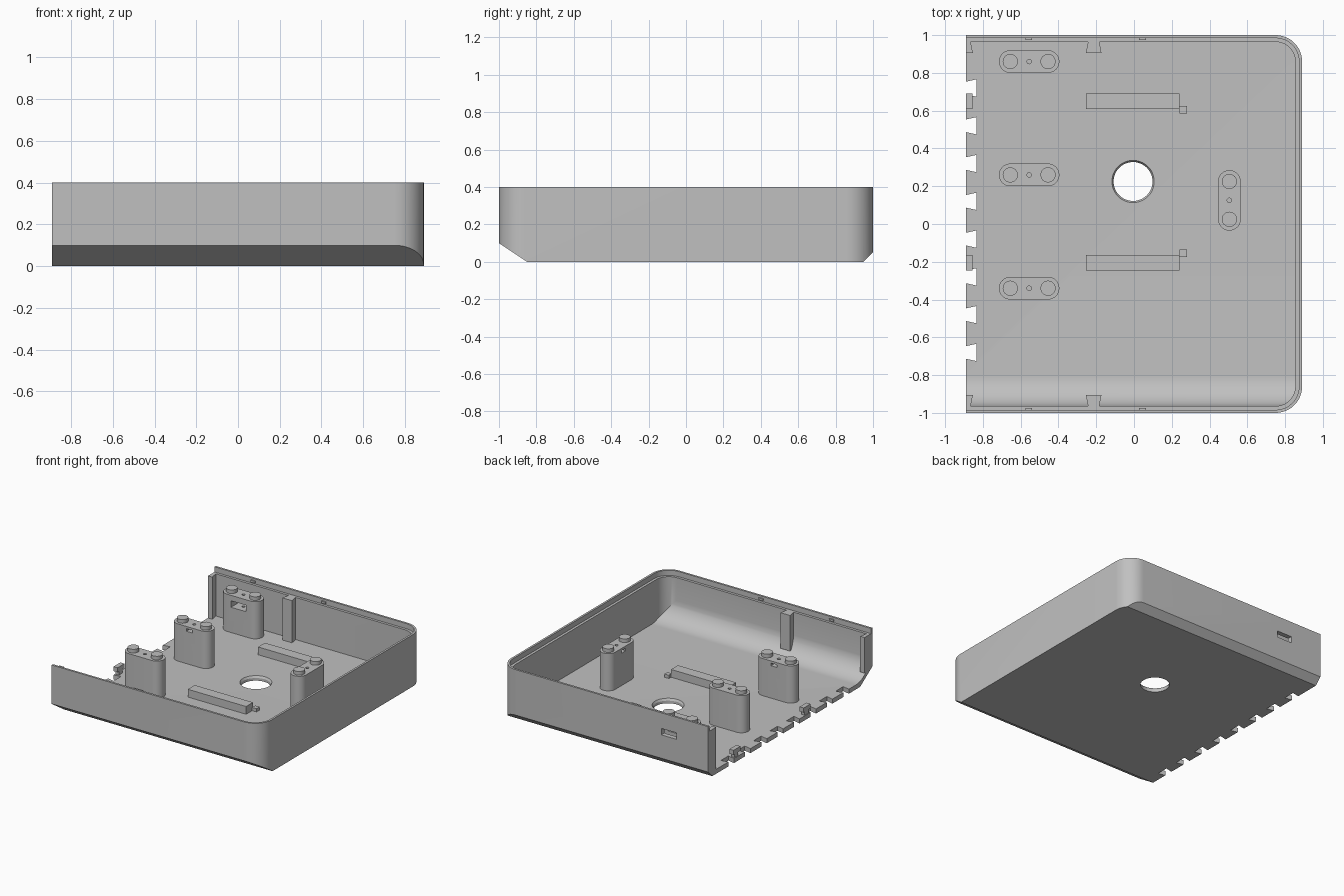
import bpy, math
from mathutils import Matrix

if "Cube" in bpy.data.objects:
    bpy.data.objects.remove(bpy.data.objects["Cube"])

grey = bpy.data.materials.new("plain grey")
grey.use_nodes = True
grey.diffuse_color = (0.53, 0.53, 0.53, 1)
grey.node_tree.nodes["Principled BSDF"].inputs["Base Color"].default_value = grey.diffuse_color


def prism(name, pts, lo, hi, axis="z", top=None):
    """Extrude a 2D outline along an axis; top gives an optional second outline."""
    def place(p, h):
        return {"z": (p[0], p[1], h), "x": (h, p[0], p[1])}[axis]
    n = len(pts)
    verts = [place(p, lo) for p in pts] + [place(p, hi) for p in (top or pts)]
    faces = [list(range(n))[::-1], list(range(n, 2 * n))]
    faces += [[i, (i + 1) % n, n + (i + 1) % n, n + i] for i in range(n)]
    mesh = bpy.data.meshes.new(name)
    mesh.from_pydata(verts, [], faces)
    mesh.materials.append(grey)
    obj = bpy.data.objects.new(name, mesh)
    bpy.context.collection.objects.link(obj)
    return obj


def arc(cx, cy, r, a0, a1, n=12):
    angles = [math.radians(a0 + (a1 - a0) * i / n) for i in range(n + 1)]
    return [(cx + r * math.cos(a), cy + r * math.sin(a)) for a in angles]


def circle(cx, cy, r, n=32):
    return arc(cx, cy, r, 0, 360, n)[:-1]


def rect(x0, x1, y0, y1):
    return [(x0, y0), (x1, y0), (x1, y1), (x0, y1)]


def box(name, x0, x1, y0, y1, z0, z1):
    return prism(name, rect(x0, x1, y0, y1), z0, z1)


def combine(obj, cutters, operation="DIFFERENCE"):
    """Bake booleans into the object and remove the cutters."""
    for c in cutters:
        mod = obj.modifiers.new("cut", "BOOLEAN")
        mod.object, mod.operation, mod.solver = c, operation, "EXACT"
    bpy.context.view_layer.update()
    graph = bpy.context.evaluated_depsgraph_get()
    mesh = bpy.data.meshes.new_from_object(obj.evaluated_get(graph))
    obj.modifiers.clear()
    obj.data = mesh
    for c in cutters:
        bpy.data.objects.remove(c)
    return obj


def plan(inset, left):
    """Tray outline seen from above, rounded on the closed side only."""
    x, y, r = 0.89 - inset, 1 - inset, 0.14 - inset
    return ([(left, -y)] + arc(x - r, -y + r, r, -90, 0)
            + arc(x - r, y - r, r, 0, 90) + [(left, y)])


FLOOR, STEP, TOP = 0.035, 0.36, 0.4

# Tray body with chamfered front and back bottom edges
tray = prism("tray_shell", [(-0.85, 0), (0.95, 0), (1, 0.05), (1, TOP), (-1, TOP), (-1, 0.1)],
             -0.89, 1.0, "x")
combine(tray, [prism("outline", plan(0, -1.2), -0.2, 0.6)], "INTERSECT")

# Cavity with a coved front edge
cavity = prism("cavity", arc(-0.8, FLOOR + 0.165, 0.165, 180, 270, 16)
               + [(0.98, FLOOR), (0.98, 0.6), (-0.965, 0.6)], -1.1, 1.0, "x")
combine(cavity, [prism("inner_outline", plan(0.036, -1.3), -0.2, 0.8)], "INTERSECT")
lip = prism("lip_cut", plan(0.016, -1.2), STEP, 0.7)

# Floor hole, port slot and dovetail notches
hole = prism("hole_cut", circle(-0.005, 0.225, 0.103, 48), -0.1, 0.1)
flare = prism("flare_cut", circle(-0.005, 0.225, 0.1, 48), 0.015, 0.045,
              top=circle(-0.005, 0.225, 0.118, 48))
port = box("port_cut", -0.62, -0.49, 0.94, 1.1, 0.23, 0.28)
cutters = [cavity, lip, hole, flare, port]
for i in range(8):
    y = 0.72 - 0.2 * i
    cutters.append(prism("notch_cut", [(-0.95, y - 0.02), (-0.833, y - 0.046),
                                       (-0.833, y + 0.046), (-0.95, y + 0.02)], -0.1, 0.1))
combine(tray, cutters)


# Screw pillars with locating studs, a screw hole and a nut slot facing local -y
def pillar(name, x, y, turn, has_port=False):
    outline = arc(0.1, 0, 0.06, -90, 90, 16) + arc(-0.1, 0, 0.06, 90, 270, 16)
    body = prism(name, outline, 0.02, 0.322)
    cuts = [prism("screw_cut", circle(0, 0, 0.012, 16), 0.2, 0.5)]
    if has_port:
        cuts.append(box("port_cut", -0.065, 0.065, -0.2, 0.2, 0.23, 0.28))
    else:
        cuts.append(box("nut_cut", -0.025, 0.025, -0.2, 0.025, 0.285, 0.305))
    combine(body, cuts)
    place = Matrix.Translation((x, y, 0)) @ Matrix.Rotation(math.radians(turn), 4, "Z")
    body.data.transform(place)
    for side in (-1, 1):
        stud = prism(name + "_stud", circle(side * 0.1, 0, 0.04), 0.31, 0.35)
        stud.data.transform(place)


pillar("back_pillar", -0.555, 0.86, 0, True)
pillar("middle_pillar", -0.555, 0.26, 0)
pillar("front_pillar", -0.555, -0.34, 180)
pillar("side_pillar", 0.505, 0.125, -90)

# Dovetail ribs and lip catches on the front and back walls
for side, label, base in ((1, "back", 0.02), (-1, "front", 0.085)):
    def wall(pts):
        return [(x, side * y) for x, y in pts][::side]
    prism(label + "_rib", wall([(-0.255, 0.905), (-0.172, 0.905), (-0.185, 0.97), (-0.242, 0.97)]),
          base, STEP)
    prism(label + "_end_rib", wall([(-0.89, 0.905), (-0.853, 0.905), (-0.866, 0.97), (-0.89, 0.97)]),
          base, STEP)
    for x in (-0.557, 0.045):
        prism(label + "_catch", wall(rect(x - 0.018, x + 0.018, 0.974, 0.988)), 0.37, 0.385)

# Support rails, stop pegs and edge hooks
for label, y, peg in (("back", 0.65, 0.605), ("front", -0.205, -0.155)):
    box(label + "_rail", -0.255, 0.242, y - 0.042, y + 0.042, 0.02, 0.095)
    box(label + "_peg", 0.242, 0.28, peg - 0.019, peg + 0.019, 0.02, 0.06)
    box(label + "_hook_stem", -0.885, -0.858, y - 0.022, y + 0.022, 0.02, 0.075)
    box(label + "_hook_head", -0.89, -0.855, y - 0.042, y + 0.042, 0.065, 0.1)

# Smooth shading on curved walls, sharp elsewhere
bpy.ops.object.select_all(action="DESELECT")
for obj in bpy.context.collection.objects:
    if obj.type == "MESH":
        obj.select_set(True)
bpy.context.view_layer.objects.active = tray
bpy.ops.object.shade_smooth_by_angle(angle=math.radians(30))
